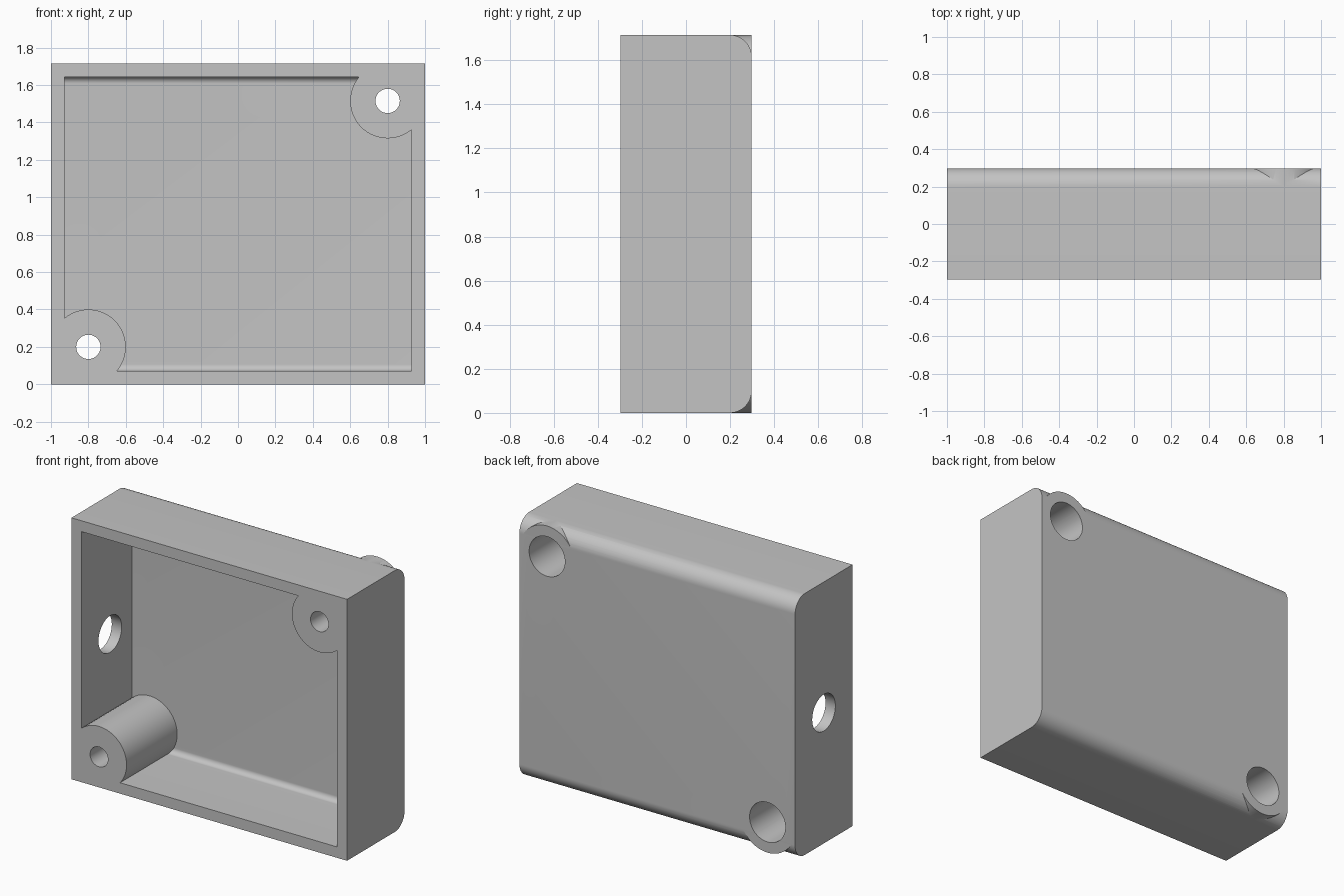
import bpy, bmesh, math
from mathutils import Matrix, Vector

W, D, H = 2.0, 0.596, 1.715          # overall size
WALL = 0.0714
FILLET = 0.1
BOSSES = [(0.8, H - 0.2), (-0.8, 0.2)]  # screw posts (x, z)

default = bpy.data.objects.get("Cube")
if default:
    bpy.data.objects.remove(default, do_unlink=True)

grey = bpy.data.materials.new("light grey")
grey.use_nodes = True
colour = (0.55, 0.55, 0.55, 1)
grey.diffuse_color = colour
grey.node_tree.nodes["Principled BSDF"].inputs["Base Color"].default_value = colour


def add_object(name, bm):
    bmesh.ops.recalc_face_normals(bm, faces=bm.faces)
    mesh = bpy.data.meshes.new(name)
    bm.to_mesh(mesh)
    bm.free()
    mesh.materials.append(grey)
    obj = bpy.data.objects.new(name, mesh)
    bpy.context.collection.objects.link(obj)
    return obj


def rounded_box(name, half_x, y0, y1, z0, z1, radius):
    """Block whose top and bottom rear edges are rounded."""
    pts = [(y0, z1), (y0, z0)]
    for cz, start in ((z0 + radius, -90), (z1 - radius, 0)):
        for i in range(17):
            a = math.radians(start + 90 * i / 16)
            pts.append((y1 - radius + radius * math.cos(a), cz + radius * math.sin(a)))
    bm = bmesh.new()
    face = bm.faces.new([bm.verts.new((-half_x, y, z)) for y, z in pts])
    side = bmesh.ops.extrude_face_region(bm, geom=[face])
    moved = [v for v in side["geom"] if isinstance(v, bmesh.types.BMVert)]
    bmesh.ops.translate(bm, verts=moved, vec=(2 * half_x, 0, 0))
    return add_object(name, bm)


def cylinder(name, start, end, radius, segments=64):
    start, end = Vector(start), Vector(end)
    axis = end - start
    turn = axis.to_track_quat("Z", "Y").to_matrix().to_4x4()
    bm = bmesh.new()
    bmesh.ops.create_cone(bm, cap_ends=True, segments=segments, radius1=radius,
                          radius2=radius, depth=axis.length,
                          matrix=Matrix.Translation((start + end) / 2) @ turn)
    return add_object(name, bm)


def combine(target, tool, operation):
    mod = target.modifiers.new(operation.lower(), "BOOLEAN")
    mod.operation = operation
    mod.solver = "EXACT"
    mod.object = tool
    bpy.context.view_layer.objects.active = target
    bpy.ops.object.modifier_apply(modifier=mod.name)
    bpy.data.objects.remove(tool, do_unlink=True)


front, back = -D / 2, D / 2

# Open-fronted shell
case = rounded_box("enclosure_case", W / 2, front, back, 0, H, FILLET)
cavity = rounded_box("cavity_cutter", W / 2 - WALL, front - 0.1, back - WALL,
                     WALL, H - WALL, 0.035)
combine(case, cavity, "DIFFERENCE")

# Screw posts, then their through holes and rear counterbores
for x, z in BOSSES:
    combine(case, cylinder("post", (x, front, z), (x, back, z), 0.2), "UNION")
for x, z in BOSSES:
    combine(case, cylinder("screw_hole", (x, front - 0.1, z), (x, back + 0.1, z), 0.065), "DIFFERENCE")
    combine(case, cylinder("counterbore", (x, -0.1, z), (x, back + 0.1, z), 0.13), "DIFFERENCE")

# Cable hole through one side wall
combine(case, cylinder("cable_hole", (-1.1, 0, H / 2), (-0.85, 0, H / 2), 0.12), "DIFFERENCE")

bpy.ops.object.select_all(action="DESELECT")
case.select_set(True)
bpy.context.view_layer.objects.active = case
bpy.ops.object.shade_smooth_by_angle(angle=math.radians(25))
